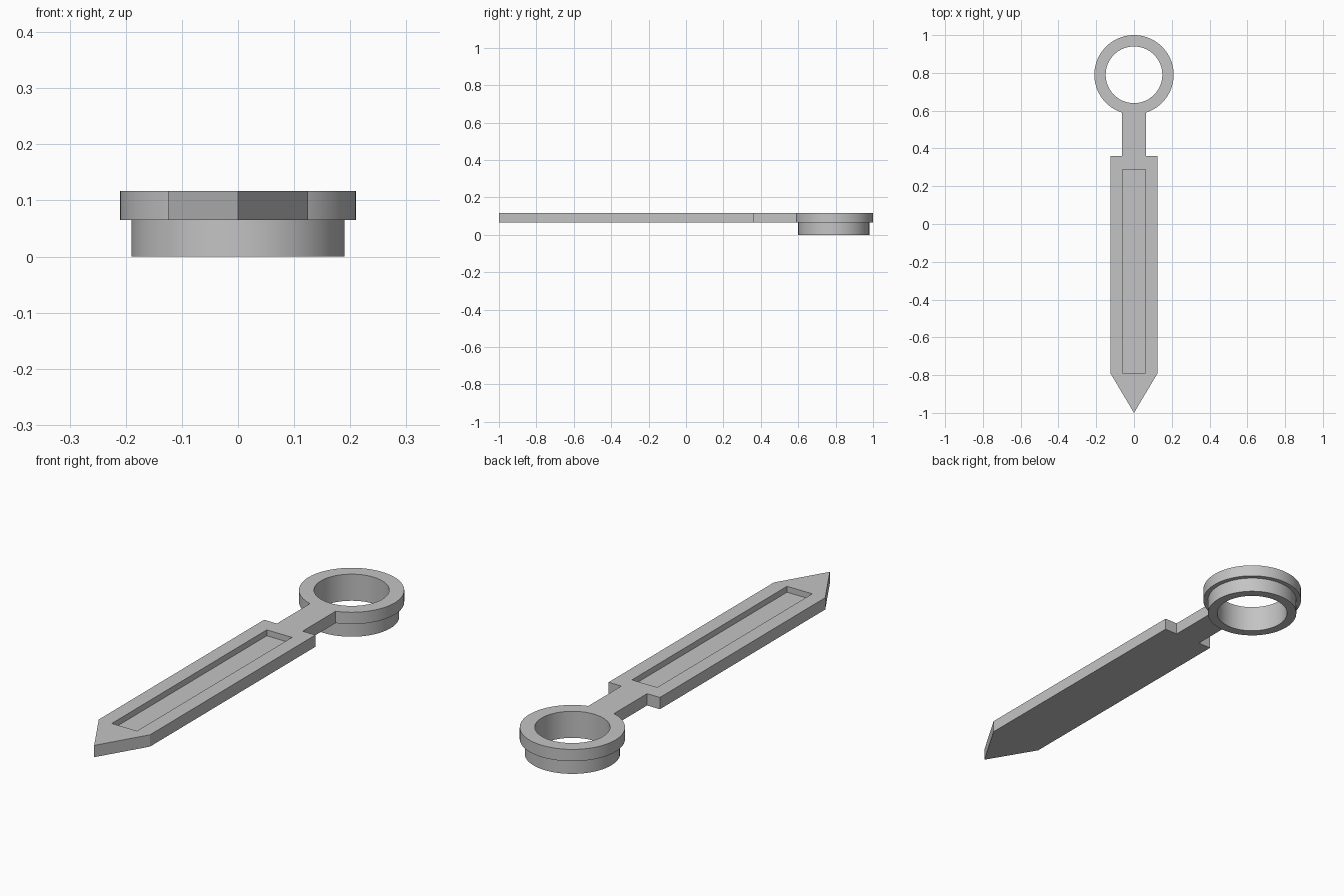
import bpy, bmesh, math

cube = bpy.data.objects.get("Cube")
if cube:
    bpy.data.objects.remove(cube, do_unlink=True)

# Main dimensions
RING_Y, RING_R, BORE_R, COLLAR_R = 0.79, 0.21, 0.15, 0.19
BASE, TOP, FLOOR = 0.065, 0.117, 0.091
NECK_X, BLADE_X = 0.0625, 0.125
SHOULDER_Y, TAPER_Y = 0.36, -0.79

grey = bpy.data.materials.new("plain grey")
grey.use_nodes = True
grey.diffuse_color = (0.55, 0.55, 0.55, 1)
grey.node_tree.nodes["Principled BSDF"].inputs["Base Color"].default_value = (0.55, 0.55, 0.55, 1)


def arc(radius, start=0.0, sweep=math.tau, steps=72, closed=True):
    """Points around the ring centre."""
    count = steps if closed else steps + 1
    return [(radius * math.cos(start + sweep * i / steps),
             RING_Y + radius * math.sin(start + sweep * i / steps)) for i in range(count)]


def cap(bm, z, *loops):
    """Flat face bounded by the first loop, with the others as holes."""
    edges = []
    for loop in loops:
        verts = [bm.verts.new((x, y, z)) for x, y in loop]
        edges += [bm.edges.new((v, verts[i - 1])) for i, v in enumerate(verts)]
    bmesh.ops.triangle_fill(bm, edges=edges, use_beauty=True)


def wall(bm, loop, z0, z1):
    """Upright band following a loop."""
    low = [bm.verts.new((x, y, z0)) for x, y in loop]
    high = [bm.verts.new((x, y, z1)) for x, y in loop]
    for i in range(len(loop)):
        bm.faces.new((low[i - 1], low[i], high[i], high[i - 1]))


def finish(bm, name):
    bmesh.ops.remove_doubles(bm, verts=bm.verts[:], dist=0.0001)
    bmesh.ops.recalc_face_normals(bm, faces=bm.faces[:])
    mesh = bpy.data.meshes.new(name)
    bm.to_mesh(mesh)
    bm.free()
    mesh.materials.append(grey)
    obj = bpy.data.objects.new(name, mesh)
    bpy.context.collection.objects.link(obj)
    bpy.ops.object.select_all(action='DESELECT')
    obj.select_set(True)
    bpy.context.view_layer.objects.active = obj
    bpy.ops.object.shade_smooth_by_angle(angle=math.radians(30))


# Outline: ring arc, then neck, shoulders, blade and point
half_gap = math.asin(NECK_X / RING_R)
outline = arc(RING_R, -math.pi / 2 + half_gap, math.tau - 2 * half_gap, closed=False)
side = [(NECK_X, SHOULDER_Y), (BLADE_X, SHOULDER_Y), (BLADE_X, TAPER_Y)]
outline += [(-x, y) for x, y in side] + [(0, -1)] + side[::-1]

bore = arc(BORE_R)
collar_edge = arc(COLLAR_R)
recess = [(-0.0615, TAPER_Y), (0.0615, TAPER_Y), (0.0615, 0.288), (-0.0615, 0.288)]

# Flat body with ring hole and shallow recess
bm = bmesh.new()
cap(bm, TOP, outline, bore, recess)
cap(bm, BASE, outline, collar_edge)
wall(bm, outline, BASE, TOP)
wall(bm, bore, BASE, TOP)
wall(bm, recess, FLOOR, TOP)
cap(bm, FLOOR, recess)
finish(bm, "blade_and_ring")

# Collar under the ring
bm = bmesh.new()
cap(bm, 0, collar_edge, bore)
wall(bm, collar_edge, 0, BASE)
wall(bm, bore, 0, BASE)
finish(bm, "ring_collar")
